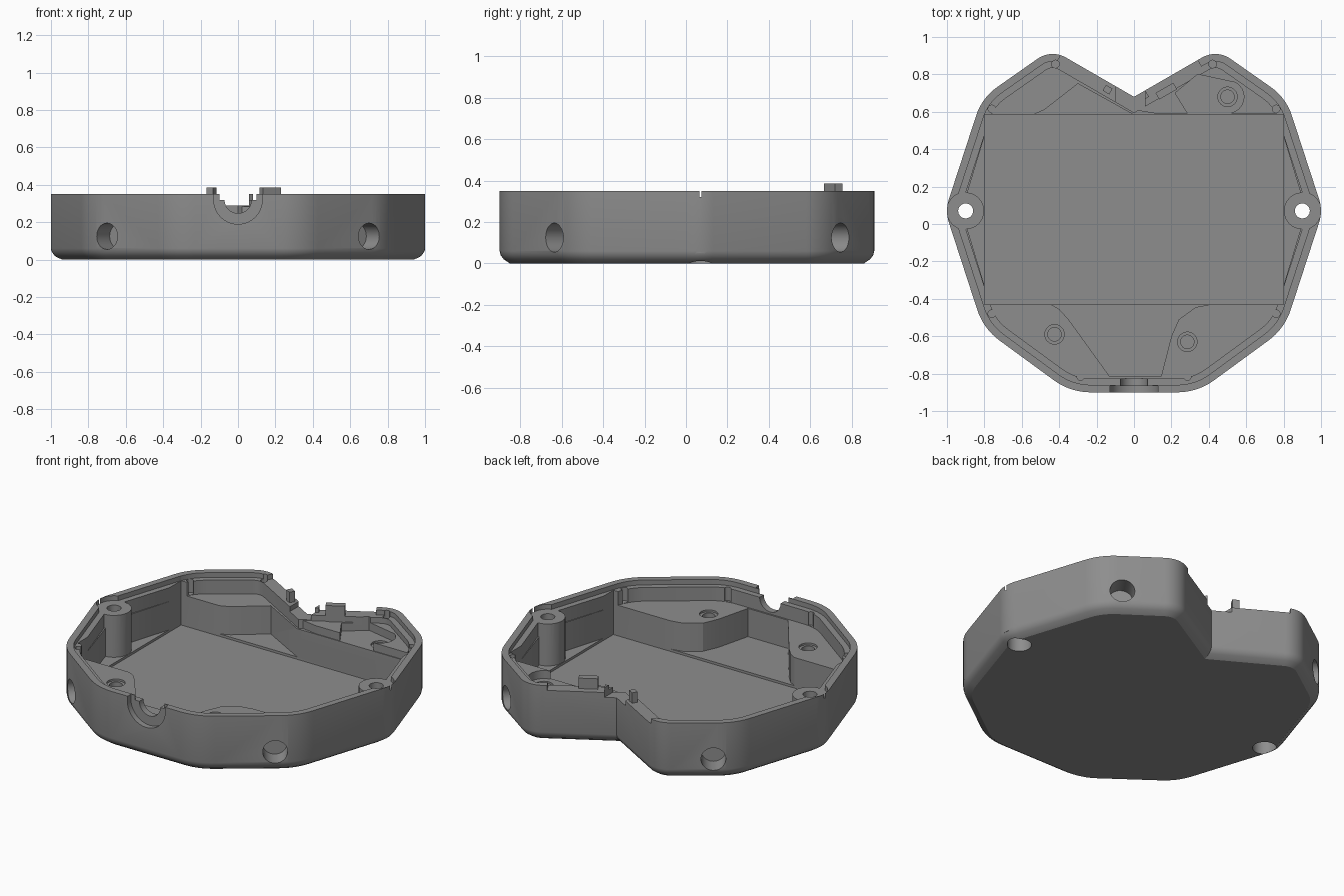
import bpy, bmesh, math
from mathutils import Vector, Matrix

cube = bpy.data.objects.get("Cube")
if cube:
    bpy.data.objects.remove(cube, do_unlink=True)

grey = bpy.data.materials.new("mid_grey")
grey.use_nodes = True
grey.diffuse_color = (0.27, 0.27, 0.27, 1)
grey.node_tree.nodes["Principled BSDF"].inputs["Base Color"].default_value = (0.27, 0.27, 0.27, 1)

TOP, LEDGE, SHELF, FLOOR, HIGH = 0.35, 0.32, 0.235, 0.06, 0.6

# Outline corners with their fillet radius, right half from the front to the lobe
half = [(0.34, -0.9, 0.33), (0.805, -0.56, 0.33), (1.01, 0.07, 0.2),
        (0.813, 0.675, 0.3), (0.442, 0.935, 0.14)]
corners = half + [(0, 0.68, 0)] + [(-x, y, r) for x, y, r in reversed(half)]


def outline(inset):
    """Filleted outline moved inward by inset."""
    pts = [Vector(c[:2]) for c in corners]
    n, out = len(pts), []
    for i, p in enumerate(pts):
        a = (p - pts[i - 1]).normalized()
        b = (pts[(i + 1) % n] - p).normalized()
        na, nb = Vector((-a.y, a.x)), Vector((-b.y, b.x))
        q = p + (na + nb) * inset / (1 + na.dot(nb))
        if corners[i][2] == 0:
            out.append(q)
            continue
        r = max(corners[i][2] - inset, 0.03)
        turn = a.angle(b)
        start = q - a * r * math.tan(turn / 2)
        centre = start + na * r
        for k in range(9):
            out.append(centre + Matrix.Rotation(turn * k / 8, 2) @ (start - centre))
    return out


def loft(name, rings):
    """Closed solid through rings of (points, z)."""
    bm = bmesh.new()
    loops = [[bm.verts.new((p[0], p[1], z)) for p in pts] for pts, z in rings]
    for lo, hi in zip(loops, loops[1:]):
        for i in range(len(lo)):
            j = (i + 1) % len(lo)
            bm.faces.new((lo[i], lo[j], hi[j], hi[i]))
    bm.faces.new(loops[0][::-1])
    bm.faces.new(loops[-1])
    bmesh.ops.recalc_face_normals(bm, faces=bm.faces)
    mesh = bpy.data.meshes.new(name)
    bm.to_mesh(mesh)
    bm.free()
    mesh.materials.append(grey)
    ob = bpy.data.objects.new(name, mesh)
    bpy.context.collection.objects.link(ob)
    return ob


def prism(pts, z0, z1=HIGH, name="helper"):
    return loft(name, [(pts, z0), (pts, z1)])


def disc(x, y, r, n=32):
    return [(x + r * math.cos(math.tau * k / n), y + r * math.sin(math.tau * k / n)) for k in range(n)]


def rect(x0, x1, y0, y1):
    return [(x0, y0), (x1, y0), (x1, y1), (x0, y1)]


def strip(side, t0, t1, d0, d1):
    """Rectangle along a notch edge, between depths d0 and d1 into the wall."""
    return [(side * (t + 0.5 * d), 0.68 + 0.577 * t - 0.866 * d)
            for t, d in ((t0, d0), (t1, d0), (t1, d1), (t0, d1))]


# Shell with a rounded bottom edge
body = loft("case_base", [(outline(0.05), 0), (outline(0.02), 0.02),
                          (outline(0.005), 0.04), (outline(0), 0.06), (outline(0), TOP)])


def combine(tool, op="DIFFERENCE"):
    tool.hide_render = True
    mod = body.modifiers.new("bool", "BOOLEAN")
    mod.operation, mod.solver, mod.object = op, "EXACT", tool
    bpy.context.view_layer.objects.active = body
    bpy.ops.object.modifier_apply(modifier=mod.name)
    bpy.data.objects.remove(tool, do_unlink=True)


# Stepped lip and the corner shelves
combine(prism(outline(0.04), LEDGE))
combine(prism(outline(0.075), SHELF))

# Raised back shelf with a rounded pocket
combine(prism([(0, 0.61), (0.12, 0.59), (0.79, 0.59), (0.78, 0.64), (0.46, 0.86), (0.4, 0.85)],
              0.1, 0.285), "UNION")
pocket = [(0.22, 0.7), (0.3, 0.57), (0.5, 0.57)]
pocket += [(0.5 + 0.088 * math.cos(a), 0.68 + 0.088 * math.sin(a))
           for a in [math.radians(d) for d in range(-75, 61, 15)]]
combine(prism(pocket + [(0.34, 0.8)], SHELF))

# Floor: side slivers, front bay, back bay and the sunken rectangle
combine(prism([(-0.79, -0.36), (0.79, -0.36), (0.92, 0.07), (0.79, 0.5),
               (-0.79, 0.5), (-0.92, 0.07)], FLOOR))
combine(prism([(-0.46, -0.42), (-0.4, -0.455), (-0.35, -0.51), (-0.13, -0.815), (0.145, -0.815),
               (0.2, -0.6), (0.24, -0.51), (0.33, -0.445), (0.46, -0.42)], FLOOR))
combine(prism([(-0.56, 0.575), (-0.48, 0.61), (-0.3, 0.75), (0, 0.583), (0, 0.575)], FLOOR))
combine(prism(rect(-0.8, 0.8, -0.43, 0.585), 0.045))

# Side screw bosses
for s in (-1, 1):
    x, y = s * 0.9, 0.07
    combine(prism(disc(x, y, 0.0985), 0.05, LEDGE), "UNION")
    combine(prism(disc(x, y, 0.1), LEDGE))
    combine(prism(disc(x, y, 0.04), -0.1))
    combine(prism(disc(x, y, 0.068), -0.1, 0.1))

# Shelf screw holes
for x, y in ((-0.425, -0.59), (0.285, -0.63), (0.5, 0.68)):
    combine(prism(disc(x, y, 0.036), 0.08))
    combine(prism(disc(x, y, 0.052), SHELF - 0.012))

# Small relief grooves in the inner corners
for s in (-1, 1):
    for x, y in ((0.76, 0.615), (0.42, 0.855), (0.76, -0.48), (0.285, -0.815)):
        combine(prism(disc(s * x, y, 0.021, 12), SHELF + 0.002))


def drill(x, y, z, r, direction, length):
    """Blind cylinder centred on the wall point."""
    tool = prism(disc(0, 0, r, 40), -length, length)
    d = Vector((direction[0], direction[1], 0))
    tool.matrix_world = Matrix.Translation((x, y, z)) @ d.to_track_quat("Z", "Y").to_matrix().to_4x4()
    bpy.context.view_layer.update()
    combine(tool)


# Round holes in the four slanted walls
for s in (-1, 1):
    drill(s * 0.7, -0.635, 0.125, 0.07, (s * 0.588, -0.809), 0.12)
    drill(s * 0.71, 0.745, 0.125, 0.07, (s * 0.573, 0.819), 0.12)

# Stepped half-round cable opening at the front
drill(0, -0.9, LEDGE, 0.13, (0, -1), 0.035)
drill(0, -0.9, LEDGE, 0.072, (0, -1), 0.12)
combine(prism(rect(-0.128, 0.128, -0.95, -0.865), LEDGE))
combine(prism(rect(-0.1, 0.1, -0.95, -0.8), LEDGE))

# Lowered rim along the back notch
combine(prism(strip(1, 0.06, 0.34, -0.05, 0.1), LEDGE))
combine(prism(strip(-1, 0.08, 0.39, -0.05, 0.1), LEDGE))
combine(prism(rect(-0.1, 0.06, 0.55, 0.8), 0.29))

# Upright tabs beside the notch
right_tab = prism(strip(1, 0.095, 0.19, 0.04, 0.08), 0.15, 0.385, "right_tab")
left_tab = prism(strip(-1, 0.105, 0.14, 0.02, 0.055), 0.15, 0.385, "left_tab")

bpy.ops.object.select_all(action="DESELECT")
body.select_set(True)
bpy.context.view_layer.objects.active = body
bpy.ops.object.shade_smooth_by_angle(angle=math.radians(30))
